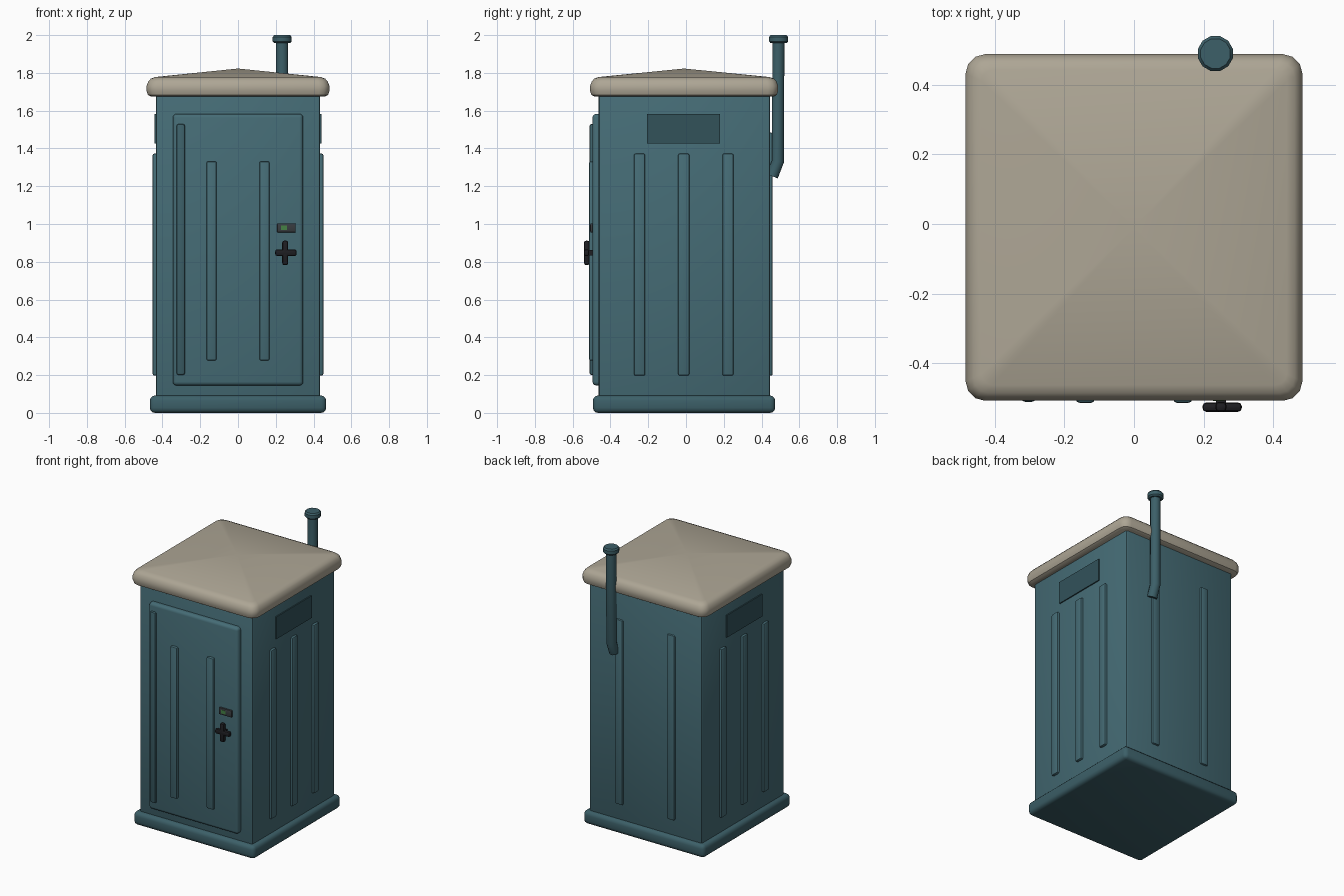
import bpy, bmesh
from math import sin, cos, pi, radians
from mathutils import Vector

if "Cube" in bpy.data.objects:
    bpy.data.objects.remove(bpy.data.objects["Cube"])


def material(name, r, g, b):
    m = bpy.data.materials.new(name)
    m.diffuse_color = (r, g, b, 1)
    m.use_nodes = True
    m.node_tree.nodes["Principled BSDF"].inputs["Base Color"].default_value = m.diffuse_color
    return m


TEAL = material("teal", 0.06, 0.15, 0.18)
DEEP = material("deep_teal", 0.045, 0.115, 0.138)
VENT = material("vent_teal", 0.032, 0.085, 0.102)
CREAM = material("cream", 0.42, 0.38, 0.30)
GREY = material("dark_grey", 0.04, 0.045, 0.05)
BLACK = material("black", 0.013, 0.013, 0.016)
GREEN = material("green", 0.06, 0.22, 0.06)


def finish(bm, name, mat, angle=35):
    bmesh.ops.recalc_face_normals(bm, faces=bm.faces)
    me = bpy.data.meshes.new(name)
    bm.to_mesh(me)
    bm.free()
    ob = bpy.data.objects.new(name, me)
    bpy.context.collection.objects.link(ob)
    me.materials.append(mat)
    bpy.ops.object.select_all(action='DESELECT')
    ob.select_set(True)
    bpy.context.view_layer.objects.active = ob
    bpy.ops.object.shade_smooth_by_angle(angle=radians(angle))
    return ob


def box(name, x, y, z, mat, bevel=0.0, seg=2):
    """Box from (min, max) ranges, edges optionally rounded."""
    bm = bmesh.new()
    bmesh.ops.create_cube(bm, size=1)
    for v in bm.verts:
        v.co = [(a + b) / 2 + c * (b - a) for (a, b), c in zip((x, y, z), v.co)]
    if bevel:
        bmesh.ops.bevel(bm, geom=bm.edges[:], offset=bevel, segments=seg,
                        profile=0.5, affect='EDGES', clamp_overlap=True)
    return finish(bm, name, mat)


def loft(name, rings, mat, apex=None):
    """Skin a list of equal-length point rings, ends capped."""
    bm = bmesh.new()
    loops = [[bm.verts.new(p) for p in r] for r in rings]
    n = len(loops[0])
    for a, b in zip(loops, loops[1:]):
        for i in range(n):
            j = (i + 1) % n
            bm.faces.new((a[i], a[j], b[j], b[i]))
    bm.faces.new(loops[0])
    if apex:
        top = bm.verts.new(apex)
        for i in range(n):
            bm.faces.new((loops[-1][i], loops[-1][(i + 1) % n], top))
    else:
        bm.faces.new(loops[-1])
    return finish(bm, name, mat)


def circle(c, r, tilt=0.0, n=12):
    """Ring around z, tilted about the x axis."""
    return [Vector(c) + Vector((r * cos(t), r * sin(t) * cos(tilt), r * sin(t) * sin(tilt)))
            for t in (2 * pi * (i + 0.5) / n for i in range(n))]


# Base and cabin
box("base", (-0.467, 0.467), (-0.493, 0.472), (0, 0.092), DEEP, 0.027, 3)
box("cabin", (-0.435, 0.435), (-0.462, 0.446), (0.05, 1.72), TEAL, 0.015)

# Roof: rounded rim rising to a shallow central peak
YC = -0.01


def roof_ring(inset, z, seg=3):
    hx, hy, r = 0.484 - inset, 0.498 - inset, 0.055 - inset * 0.5
    pts = []
    for k, (sx, sy) in enumerate(((1, 1), (-1, 1), (-1, -1), (1, -1))):
        for i in range(seg + 1):
            t = pi / 2 * (k + i / seg)
            pts.append((sx * (hx - r) + r * cos(t), YC + sy * (hy - r) + r * sin(t), z))
    return pts


RIM = ((0.022, 1.675), (0.007, 1.684), (0, 1.705), (0, 1.73), (0.009, 1.755),
       (0.022, 1.769), (0.045, 1.778))
loft("roof", [roof_ring(*p) for p in RIM], CREAM, (0, YC, 1.823))

# Door with hinge strip and ribs
box("door", (-0.345, 0.345), (-0.495, -0.44), (0.145, 1.583), TEAL, 0.02, 3)
box("door_hinge", (-0.326, -0.281), (-0.511, -0.48), (0.2, 1.53), DEEP, 0.012)
for s in (-1, 1):
    c = s * 0.14
    box("door_rib", (c - 0.027, c + 0.027), (-0.514, -0.48), (0.277, 1.332), TEAL, 0.01)

# Side ribs and vents, mirrored left and right
for s in (-1, 1):
    for c in (-0.246, -0.012, 0.222):
        box("side_rib", sorted((s * 0.42, s * 0.452)), (c - 0.03, c + 0.03),
            (0.197, 1.373), TEAL, 0.01)
    box("side_vent", sorted((s * 0.42, s * 0.443)), (-0.207, 0.18), (1.427, 1.582), VENT)

# Back ribs
for c in (-0.2, 0.2):
    box("back_rib", (c - 0.03, c + 0.03), (0.42, 0.459), (0.197, 1.485), TEAL, 0.01)

# Vent pipe with bent foot and cap
PX, PY = 0.234, 0.49
loft("vent_pipe", [circle((PX, 0.456, 1.253), 0.033, 0.36 * -1),
                   circle((PX, PY - 0.003, 1.332), 0.033, -0.18),
                   circle((PX, PY - 0.001, 1.97), 0.033)], DEEP)
loft("pipe_cap", [circle((PX, PY, z), r) for r, z in
                  ((0.043, 1.957), (0.052, 1.966), (0.052, 1.99), (0.044, 2.0))], DEEP)

# Latch with indicator
box("latch_plate", (0.207, 0.305), (-0.507, -0.485), (0.955, 1.003), GREY, 0.005)
box("latch_indicator", (0.227, 0.259), (-0.509, -0.49), (0.967, 0.991), GREEN)

# Cross-shaped handle on a short stem
HX, HZ = 0.25, 0.848
box("handle_bar", (HX - 0.053, HX + 0.06), (-0.54, -0.513), (HZ - 0.018, HZ + 0.018), BLACK, 0.011)
box("handle_grip", (HX - 0.016, HX + 0.016), (-0.54, -0.511), (0.782, 0.912), BLACK, 0.011)
box("handle_stem", (HX - 0.014, HX + 0.014), (-0.52, -0.485), (HZ - 0.014, HZ + 0.014), BLACK)
